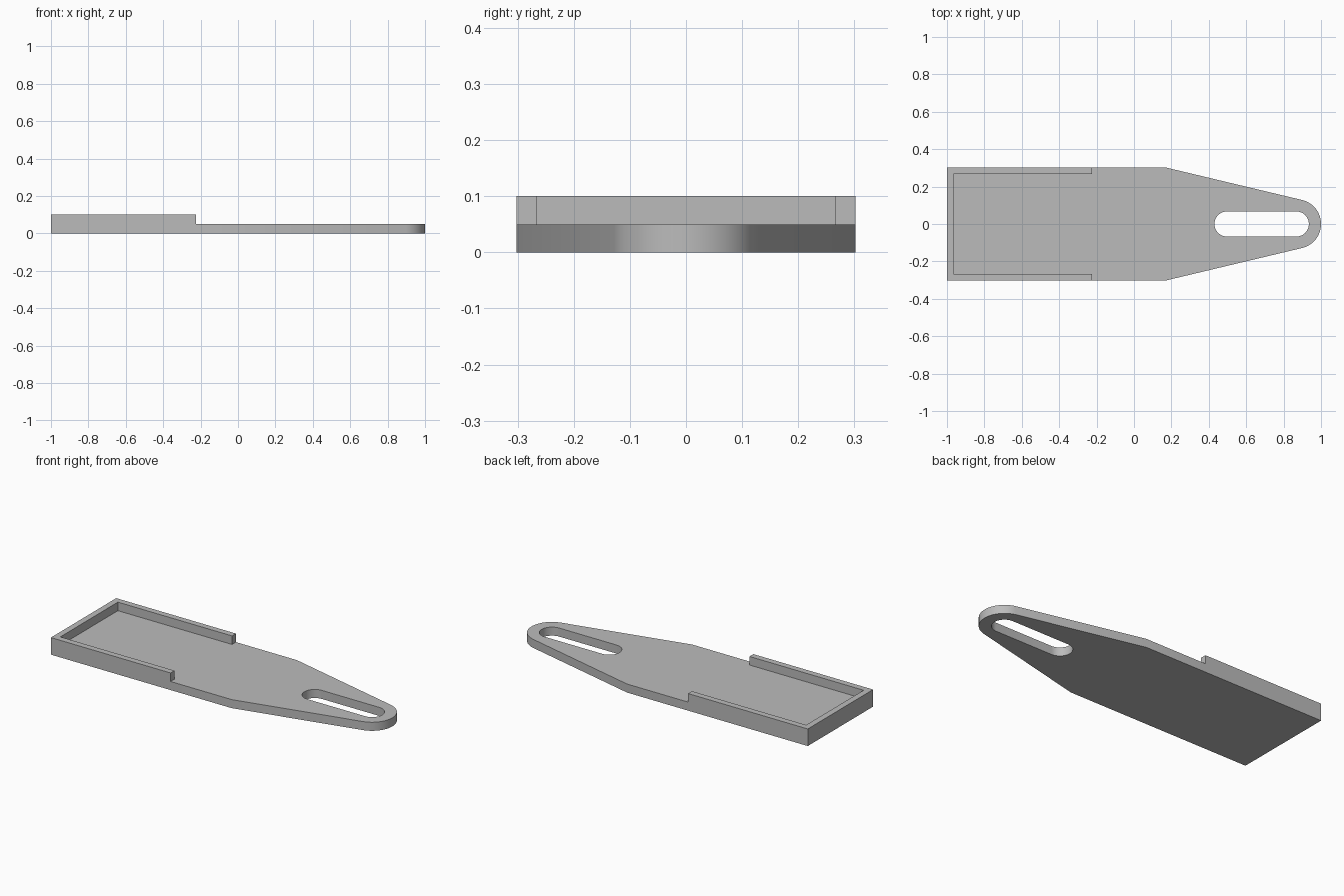
import bpy, bmesh
from math import pi, cos, sin, atan2, asin, hypot

if "Cube" in bpy.data.objects:
    bpy.data.objects.remove(bpy.data.objects["Cube"])

HALF_W = 0.302        # half width of the plate
WALL = 0.036          # rim thickness
THICK = 0.05          # plate thickness, and rim height above it
RIM_X = -0.225        # where the rim stops
TAPER_X = 0.17        # where the plate starts to narrow
TIP_X, TIP_R = 0.868, 0.132
SLOT_X, SLOT_R = 0.497, 0.067


def arc(cx, r, start, end, steps):
    return [(cx + r * cos(start + (end - start) * i / steps),
             r * sin(start + (end - start) * i / steps)) for i in range(steps + 1)]


# Angle at which the tapered sides meet the round tip tangentially
dx = TIP_X - TAPER_X
tangent = pi / 2 - (atan2(HALF_W, dx) - asin(TIP_R / hypot(dx, HALF_W)))

inner = HALF_W - WALL
rim_inside = [(RIM_X, inner), (WALL - 1, inner), (WALL - 1, -inner), (RIM_X, -inner)]
rim_outside = [(RIM_X, -HALF_W), (-1, -HALF_W), (-1, HALF_W), (RIM_X, HALF_W)]
floor_outline = (rim_inside + [(RIM_X, -HALF_W), (TAPER_X, -HALF_W)]
                 + arc(TIP_X, TIP_R, -tangent, tangent, 32)
                 + [(TAPER_X, HALF_W), (RIM_X, HALF_W)])
slot = arc(TIP_X, SLOT_R, -pi / 2, pi / 2, 24) + arc(SLOT_X, SLOT_R, pi / 2, 3 * pi / 2, 24)

bm = bmesh.new()
verts = {}


def vert(p):
    key = (round(p[0], 5), round(p[1], 5))
    if key not in verts:
        verts[key] = bm.verts.new((p[0], p[1], 0))
    return verts[key]


def loop_edges(points):
    vs = [vert(p) for p in points]
    return [bm.edges.new((a, b)) for a, b in zip(vs, vs[1:] + vs[:1])]


def raise_faces(faces, height):
    new = bmesh.ops.extrude_face_region(bm, geom=faces)["geom"]
    moved = [g for g in new if isinstance(g, bmesh.types.BMVert)]
    bmesh.ops.translate(bm, verts=moved, vec=(0, 0, height))
    return [g for g in new if isinstance(g, bmesh.types.BMFace)]


# Floor with its slot, and the three-sided rim footprint beside it
bmesh.ops.triangle_fill(bm, edges=loop_edges(floor_outline) + loop_edges(slot),
                        use_beauty=True, normal=(0, 0, 1))
bm.faces.new([vert(p) for p in rim_inside + rim_outside])

# Thicken the whole plate, keeping the underside, then raise the rim
bottom = list(bm.faces)
copies = bmesh.ops.duplicate(bm, geom=bottom)["geom"]
under = [g for g in copies if isinstance(g, bmesh.types.BMFace)]
top = raise_faces(bottom, THICK)
bmesh.ops.delete(bm, geom=[f for f in bottom if f.is_valid], context="FACES_ONLY")
bmesh.ops.remove_doubles(bm, verts=bm.verts, dist=0.0001)
rim_top = [f for f in bm.faces if len(f.verts) == 8 and f.calc_center_median().z > THICK / 2]
raise_faces(rim_top, THICK)
bmesh.ops.delete(bm, geom=[f for f in rim_top if f.is_valid], context="FACES_ONLY")
bmesh.ops.recalc_face_normals(bm, faces=bm.faces)

mesh = bpy.data.meshes.new("slotted_tray_plate")
bm.to_mesh(mesh)
bm.free()
plate = bpy.data.objects.new("slotted_tray_plate", mesh)
bpy.context.collection.objects.link(plate)

# Plain grey
grey = bpy.data.materials.new("plain_grey")
grey.use_nodes = True
colour = (0.5, 0.5, 0.5, 1)
grey.diffuse_color = colour
grey.node_tree.nodes["Principled BSDF"].inputs["Base Color"].default_value = colour
mesh.materials.append(grey)

# Smooth round ends, sharp plate edges
bpy.context.view_layer.objects.active = plate
plate.select_set(True)
bpy.ops.object.shade_smooth_by_angle(angle=pi / 6)
